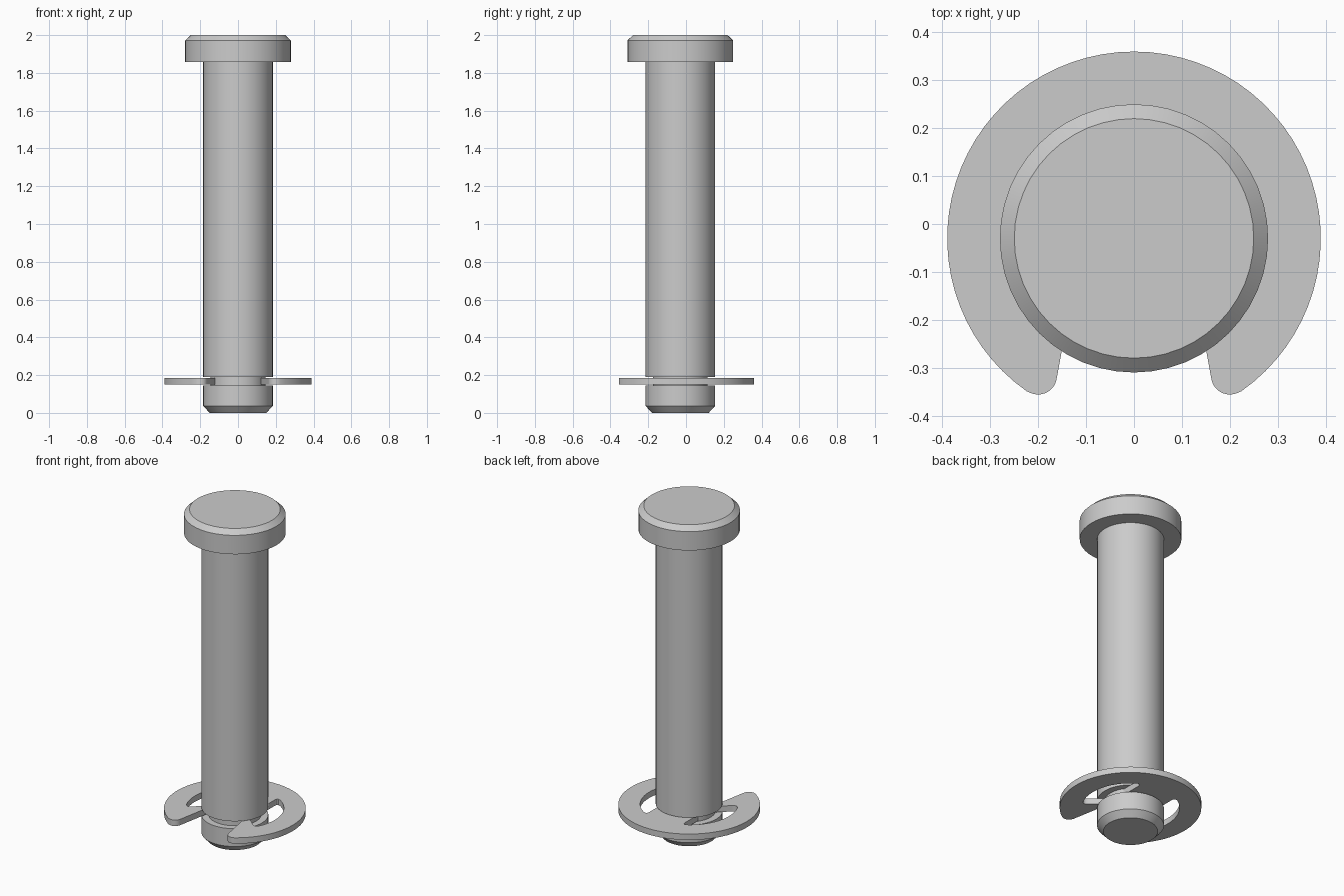
import bpy, bmesh, math
from mathutils import Vector

cube = bpy.data.objects.get("Cube")
if cube:
    bpy.data.objects.remove(cube, do_unlink=True)

AXIS_Y = -0.03  # the pin axis sits slightly forward of the overall centre

steel = bpy.data.materials.new("grey steel")
steel.use_nodes = True
grey = (0.6, 0.6, 0.6, 1)
steel.diffuse_color = grey
steel.node_tree.nodes["Principled BSDF"].inputs["Base Color"].default_value = grey


def finish(name, bm):
    bmesh.ops.recalc_face_normals(bm, faces=bm.faces)
    mesh = bpy.data.meshes.new(name)
    bm.to_mesh(mesh)
    bm.free()
    mesh.materials.append(steel)
    obj = bpy.data.objects.new(name, mesh)
    obj.location.y = AXIS_Y
    bpy.context.collection.objects.link(obj)
    bpy.ops.object.select_all(action='DESELECT')
    obj.select_set(True)
    bpy.context.view_layer.objects.active = obj
    bpy.ops.object.shade_smooth_by_angle(angle=math.radians(30))
    return obj


def lathe(name, profile, sides=48):
    bm = bmesh.new()
    rings = []
    for r, z in profile:
        rings.append([bm.verts.new((r * math.cos(math.tau * i / sides),
                                    r * math.sin(math.tau * i / sides), z))
                      for i in range(sides)])
    for low, high in zip(rings, rings[1:]):
        for i in range(sides):
            j = (i + 1) % sides
            bm.faces.new((low[i], low[j], high[j], high[i]))
    bm.faces.new(rings[0])
    bm.faces.new(rings[-1])
    return finish(name, bm)


def arc(r, start, end, steps, cx=0, cy=0):
    angles = [math.radians(start + (end - start) * i / steps) for i in range(steps + 1)]
    return [Vector((cx + r * math.cos(a), cy + r * math.sin(a))) for a in angles]


def rounded(before, corner, after, size, steps=5):
    # Curve that replaces a sharp corner
    p = corner + (before - corner).normalized() * size
    q = corner + (after - corner).normalized() * size
    return [p.lerp(corner, i / steps).lerp(corner.lerp(q, i / steps), i / steps)
            for i in range(steps + 1)]


# Headed pin with chamfered ends and a retaining groove
SHAFT, GROOVE = 0.184, 0.145
lathe("clevis_pin", [(0.15, 0), (SHAFT, 0.037), (SHAFT, 0.145), (GROOVE, 0.145),
                     (GROOVE, 0.19), (SHAFT, 0.19), (SHAFT, 1.857), (0.28, 1.857),
                     (0.28, 1.972), (0.25, 2.0)])

# Retaining clip: half outline from the back centre round to the back tooth
GRIP, HOLLOW = 0.146, 0.27
half = arc(0.39, 90, -55, 30)                        # outer rim
half += arc(0.039, -55, -171, 10, 0.2, -0.287)[1:]   # rounded prong tip
half += arc(GRIP, -33, -23, 3)                       # side tooth on the groove
hollow = arc(HOLLOW, -23, 54, 18)                    # relief pocket
side_corner = arc(HOLLOW, -32, 0, 1)[0]
back_corner = Vector((0.12, 0.242))
half += rounded(half[-1], side_corner, hollow[0], 0.035)
half += hollow[1:-1]
back_inner = Vector((0.12, 0.083))
half += rounded(hollow[-1], back_corner, back_inner, 0.035)
half += arc(GRIP, 35, 90, 8)                         # back tooth on the groove

# Mirror the half outline and extrude it into a plate
outline = half + [Vector((-p.x, p.y)) for p in reversed(half[1:-1])]
# The two centre points belong to both halves, so split into matching faces
bm = bmesh.new()
for sign in (1, -1):
    bm.faces.new([bm.verts.new((sign * p.x, p.y, 0.15)) for p in half][::sign])
bmesh.ops.remove_doubles(bm, verts=bm.verts, dist=0.0005)
bmesh.ops.recalc_face_normals(bm, faces=bm.faces)
extruded = bmesh.ops.extrude_face_region(bm, geom=bm.faces[:], use_keep_orig=True)
bmesh.ops.translate(bm, vec=(0, 0, 0.036),
                    verts=[v for v in extruded["geom"] if isinstance(v, bmesh.types.BMVert)])
finish("retaining_clip", bm)
